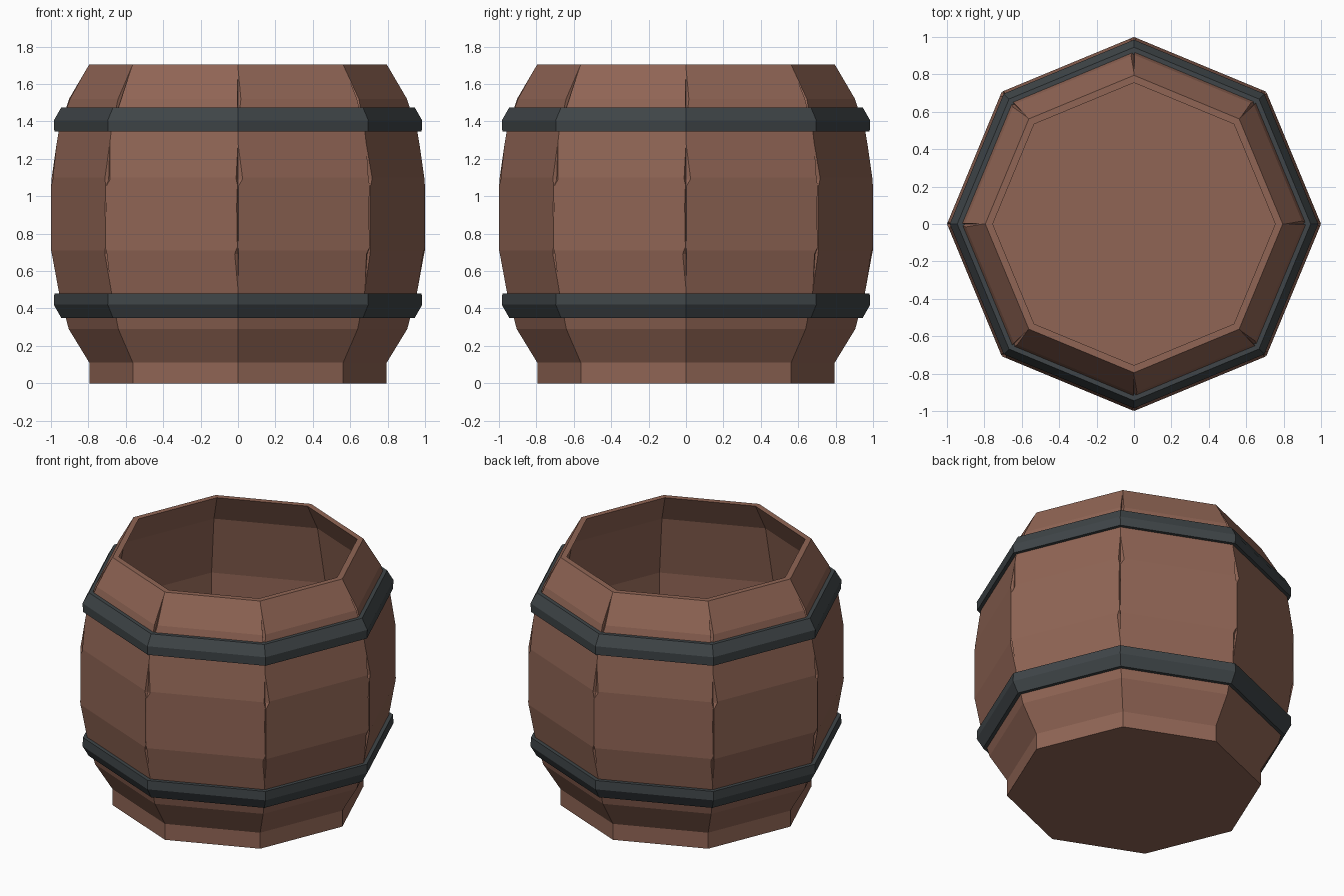
import bpy, bmesh, math

if "Cube" in bpy.data.objects:
    bpy.data.objects.remove(bpy.data.objects["Cube"])

SIDES = 8


def material(name, rgb):
    m = bpy.data.materials.new(name)
    m.diffuse_color = (*rgb, 1)
    m.use_nodes = True
    m.node_tree.nodes["Principled BSDF"].inputs["Base Color"].default_value = m.diffuse_color
    return m


def make_object(name, bm, mat=None):
    bmesh.ops.recalc_face_normals(bm, faces=bm.faces)
    me = bpy.data.meshes.new(name)
    bm.to_mesh(me)
    bm.free()
    ob = bpy.data.objects.new(name, me)
    bpy.context.collection.objects.link(ob)
    if mat:
        me.materials.append(mat)
    return ob


def lathe(name, profile, mat, closed):
    """Octagonal turning of (radius, z) points; open profiles get end caps."""
    bm = bmesh.new()
    rings = []
    for r, z in profile:
        rings.append([bm.verts.new((r * math.cos(math.tau * i / SIDES),
                                    r * math.sin(math.tau * i / SIDES), z))
                      for i in range(SIDES)])
    pairs = list(zip(rings, rings[1:]))
    if closed:
        pairs.append((rings[-1], rings[0]))
    else:
        bm.faces.new(rings[0])
        bm.faces.new(rings[-1])
    for a, b in pairs:
        for i in range(SIDES):
            j = (i + 1) % SIDES
            bm.faces.new((a[i], a[j], b[j], b[i]))
    return make_object(name, bm, mat)


wood = material("wood", (0.28, 0.13, 0.09))
iron = material("iron", (0.05, 0.06, 0.065))

# Staved body: outer wall, rim, inner wall, floor
body = lathe("barrel_body", [
    (0.795, 0), (0.795, 0.11), (0.905, 0.29), (0.957, 0.485), (1.0, 0.71),
    (1.0, 1.10), (0.96, 1.34), (0.905, 1.52), (0.795, 1.705),
    (0.755, 1.705), (0.865, 1.51), (0.95, 1.10), (0.95, 0.71),
    (0.865, 0.30), (0.755, 0.11)], wood, False)


# Chips along the stave seams:
# (top r, top z), (middle r, middle z), (bottom r, bottom z), left, right, depth
chips = [
    ((0.80, 1.70), (0.915, 1.50), (0.96, 1.36), 0.004, 0.022, 0.025),
    ((0.967, 1.34), (1.0, 1.09), (1.005, 1.04), 0.012, 0.042, 0.022),
    ((1.0, 1.15), (1.003, 0.95), (0.995, 0.65), 0.012, 0.004, 0.015),
    ((1.003, 0.74), (0.998, 0.69), (0.957, 0.46), 0.030, 0.004, 0.022),
]
for n, (top, mid, low, left, right, depth) in enumerate(chips):
    bm = bmesh.new()
    for i in range(SIDES):
        a = math.tau * i / SIDES
        c, s = math.cos(a), math.sin(a)

        def point(r, t, z):
            return bm.verts.new((r * c - t * s, r * s + t * c, z))

        tips = [point(top[0], 0, top[1]), point(low[0], 0, low[1])]
        r, z = mid
        ring = [point(r - depth, 0, z), point(r, right, z),
                point(r + 0.04, 0, z), point(r, -left, z)]
        for tip in tips:
            for k in range(4):
                bm.faces.new((tip, ring[k], ring[(k + 1) % 4]))
    cutter = make_object(f"chip_cutter_{n}", bm)
    cutter.hide_render = True
    cutter.hide_viewport = True
    mod = body.modifiers.new(f"chips_{n}", 'BOOLEAN')
    mod.operation = 'DIFFERENCE'
    mod.solver = 'EXACT'
    mod.object = cutter

# Iron hoops, mirrored about the middle of the barrel
hoop = [(0.945, 1.475), (0.985, 1.405), (0.982, 1.345), (0.94, 1.345), (0.90, 1.475)]
lathe("upper_hoop", hoop, iron, True)
lathe("lower_hoop", [(r, 1.825 - z) for r, z in hoop], iron, True)
